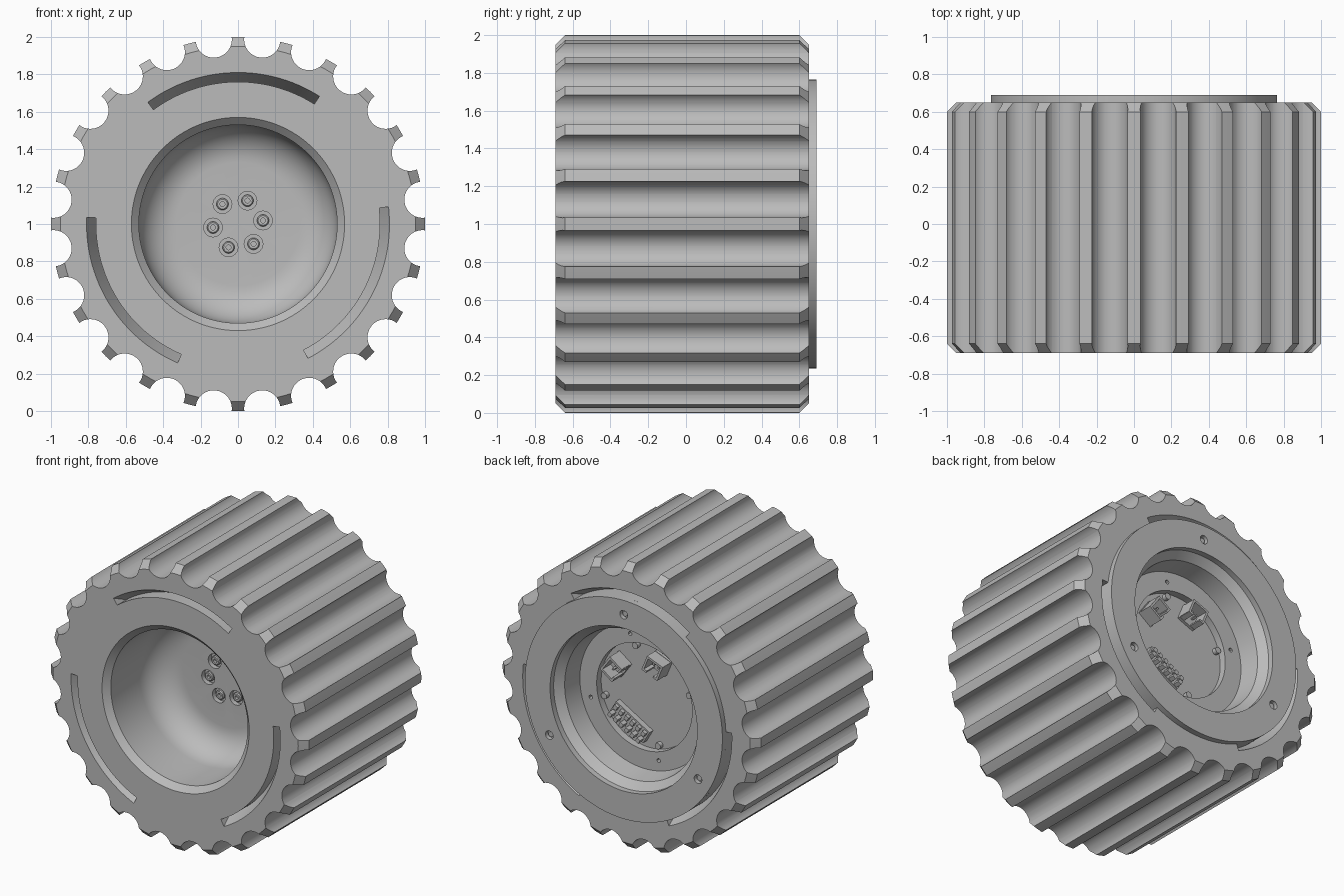
import bpy, bmesh
from math import sin, cos, radians
from mathutils import Matrix, Vector

cube = bpy.data.objects.get("Cube")
if cube:
    bpy.data.objects.remove(cube, do_unlink=True)

grey = bpy.data.materials.new("plain grey")
grey.use_nodes = True
GREY = (0.5, 0.5, 0.5, 1)
grey.diffuse_color = GREY
grey.node_tree.nodes["Principled BSDF"].inputs["Base Color"].default_value = GREY


def polar(r, deg):
    """Point on the wheel face as (x, z) around the axle."""
    return r * cos(radians(deg)), 1 + r * sin(radians(deg))


def sweep(bm, profile, steps, start=0, span=360, centre=(0, 1)):
    """Turn a closed (radius, y) profile around a line parallel to y."""
    full = span == 360
    rings = []
    for i in range(steps if full else steps + 1):
        a = radians(start + span * i / steps)
        rings.append([bm.verts.new((centre[0] + r * cos(a), y, centre[1] + r * sin(a)))
                      for r, y in profile])
    n = len(profile)
    for i in range(steps):
        a, b = rings[i], rings[(i + 1) % len(rings)]
        for j in range(n):
            k = (j + 1) % n
            if profile[j][0] or profile[k][0]:
                bm.faces.new((a[j], a[k], b[k], b[j]))
    if not full:
        bm.faces.new(rings[0])
        bm.faces.new(rings[-1])


def rod(bm, radius, y0, y1, centre, steps=20):
    sweep(bm, [(0, y0), (radius, y0), (radius, y1), (0, y1)], steps, centre=centre)


def box(bm, size, offset, r, deg):
    """Box with local axes (tangent, depth, radial) at a polar place."""
    x, z = polar(r, deg)
    m = Matrix.Translation((x, 0, z)) @ Matrix.Rotation(radians(90 - deg), 4, 'Y')
    m = m @ Matrix.Translation(Vector(offset)) @ Matrix.Diagonal((*size, 1))
    bmesh.ops.create_cube(bm, size=1, matrix=m)


def finish(name, bm):
    bmesh.ops.remove_doubles(bm, verts=bm.verts, dist=0.00001)
    bmesh.ops.recalc_face_normals(bm, faces=bm.faces)
    mesh = bpy.data.meshes.new(name)
    bm.to_mesh(mesh)
    bm.free()
    ob = bpy.data.objects.new(name, mesh)
    mesh.materials.append(grey)
    bpy.context.collection.objects.link(ob)
    return ob


def activate(ob):
    bpy.ops.object.select_all(action='DESELECT')
    ob.select_set(True)
    bpy.context.view_layer.objects.active = ob


def carve(ob, cutter):
    mod = ob.modifiers.new("cut", 'BOOLEAN')
    mod.operation, mod.solver, mod.object = 'DIFFERENCE', 'EXACT', cutter
    activate(ob)
    bpy.ops.object.modifier_apply(modifier=mod.name)
    bpy.data.objects.remove(cutter, do_unlink=True)


def smooth(ob):
    activate(ob)
    bpy.ops.object.shade_smooth_by_angle(angle=radians(30))


BOLTS = [polar(0.135, 8 + 60 * k) for k in range(6)]
RIM_SCREWS = [polar(0.665, 90 + 120 * k) for k in range(3)]
DISH, FLOOR, BOARD = -0.14, 0.46, 0.41

# Wheel body: front dish with a rounded floor, bevelled tread, stepped rear cavity
fillet = [(0.33 + 0.2 * sin(radians(a)), DISH - 0.2 + 0.2 * cos(radians(a)))
          for a in range(0, 91, 9)]
body = [(0, DISH)] + fillet + [
    (0.53, -0.65), (0.57, -0.69), (0.95, -0.69), (1, -0.64), (1, 0.6), (0.95, 0.65),
    (0.57, 0.65), (0.52, 0.6), (0.5, FLOOR), (0.37, FLOOR), (0.37, BOARD), (0, BOARD)]
bm = bmesh.new()
sweep(bm, body, 144)
wheel = finish("wheel_body", bm)

# Round tread grooves, tapered arc slots on both faces and bolt recesses
bm = bmesh.new()
for k in range(24):
    rod(bm, 0.097, -0.8, 0.8, polar(0.995, 7.5 + 15 * k), 40)
for k in range(3):
    start = 57.5 + 120 * k
    sweep(bm, [(0.76, -0.8), (0.81, -0.8), (0.81, -0.69), (0.76, -0.59)], 30, start, 69)
    sweep(bm, [(0.765, 0.8), (0.81, 0.8), (0.81, 0.65), (0.765, 0.55)], 30, start, 69)
for c in BOLTS:
    rod(bm, 0.05, DISH - 0.05, DISH + 0.035, c, 24)
for k in range(4):
    rod(bm, 0.014, FLOOR - 0.03, FLOOR + 0.05, polar(0.43, 75 + 90 * k), 12)
carve(wheel, finish("groove_cutter", bm))
smooth(wheel)

# Dish bolts with a socket in each head
bm = bmesh.new()
for c in BOLTS:
    sweep(bm, [(0, DISH + 0.04), (0.032, DISH + 0.04), (0.032, DISH + 0.012),
               (0.026, DISH + 0.006), (0.013, DISH + 0.006), (0.013, DISH + 0.025),
               (0, DISH + 0.025)], 24, centre=c)
smooth(finish("dish_bolts", bm))

# Rear cover ring with three screw recesses
bm = bmesh.new()
sweep(bm, [(0.57, 0.645), (0.765, 0.645), (0.765, 0.69), (0.57, 0.69)], 144)
ring = finish("rear_cover_ring", bm)
bm = bmesh.new()
for c in RIM_SCREWS:
    rod(bm, 0.03, 0.66, 0.75, c)
carve(ring, finish("screw_cutter", bm))
smooth(ring)

# Cover screws
bm = bmesh.new()
for c in RIM_SCREWS:
    rod(bm, 0.018, 0.655, 0.675, c)
smooth(finish("cover_screws", bm))

# Screws holding the circuit board at the pocket edge
bm = bmesh.new()
for k in range(4):
    rod(bm, 0.022, BOARD - 0.01, BOARD + 0.03, polar(0.34, 75 + 90 * k), 16)
smooth(finish("board_screws", bm))

# Two open plug sockets standing on the board
for name, angle in (("left_socket", 36), ("upper_socket", 112)):
    bm = bmesh.new()
    y = BOARD + 0.055
    box(bm, (0.13, 0.02, 0.12), (0, BOARD + 0.01, 0), 0.27, angle)
    box(bm, (0.13, 0.11, 0.015), (0, y, 0.05), 0.27, angle)
    for side in (-1, 1):
        box(bm, (0.015, 0.11, 0.11), (side * 0.058, y, 0), 0.27, angle)
        box(bm, (0.035, 0.11, 0.015), (side * 0.045, y, -0.05), 0.27, angle)
        box(bm, (0.014, 0.06, 0.014), (side * 0.02, BOARD + 0.04, 0), 0.27, angle)
    finish(name, bm)

# Wide two-row pin header
bm = bmesh.new()
box(bm, (0.3, 0.04, 0.1), (0, BOARD + 0.02, 0), 0.245, -60)
for i in range(6):
    u = (i - 2.5) * 0.05
    box(bm, (0.028, 0.05, 0.03), (u, BOARD + 0.06, 0.03), 0.245, -60)
    box(bm, (0.028, 0.03, 0.03), (u, BOARD + 0.05, -0.025), 0.245, -60)
finish("pin_header", bm)
